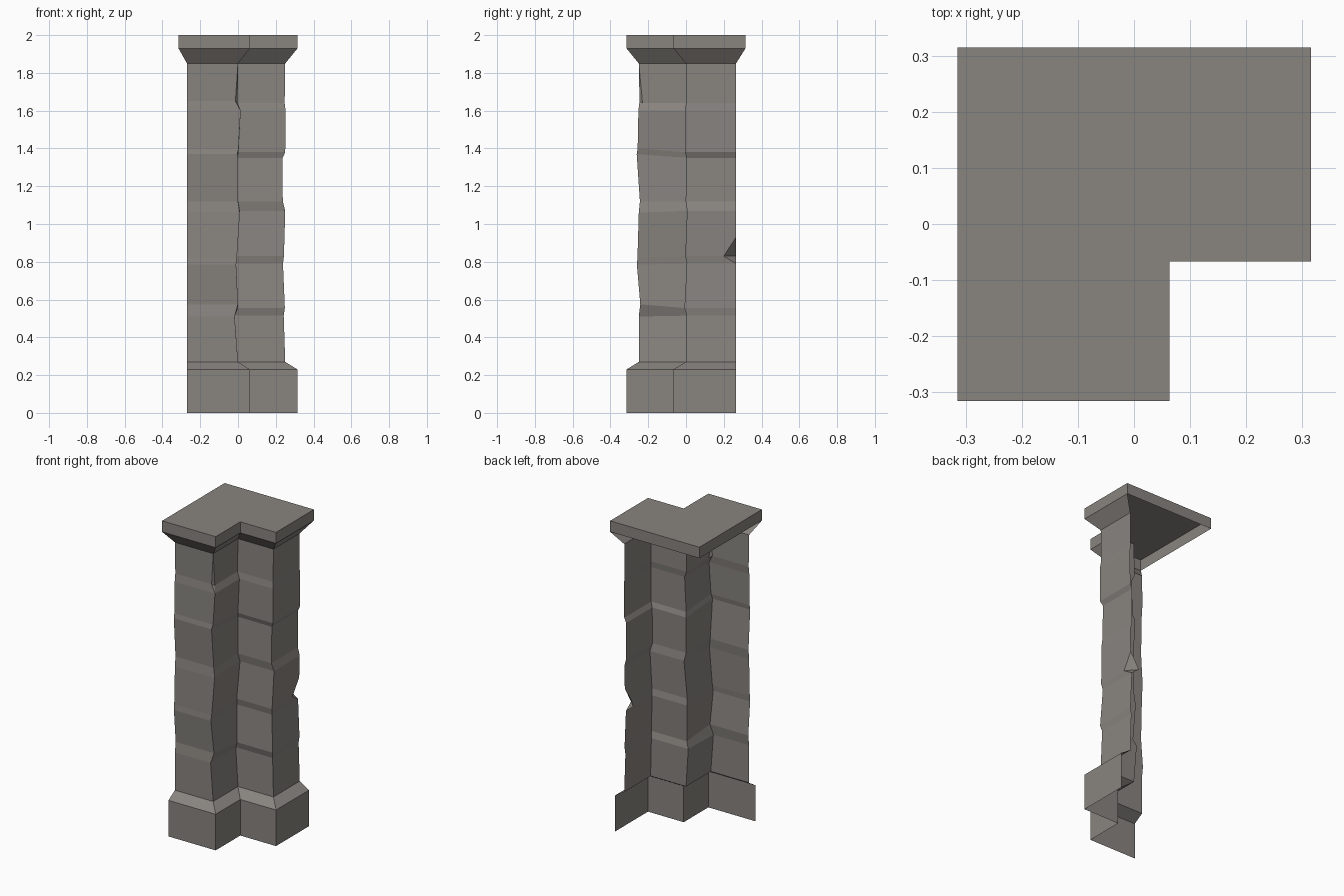
import bpy

if "Cube" in bpy.data.objects:
    bpy.data.objects.remove(bpy.data.objects["Cube"])

stone = bpy.data.materials.new("warm grey stone")
stone.diffuse_color = (0.25, 0.232, 0.215, 1)
stone.use_nodes = True
stone.node_tree.nodes["Principled BSDF"].inputs["Base Color"].default_value = stone.diffuse_color


def make(name, verts, faces):
    mesh = bpy.data.meshes.new(name)
    mesh.from_pydata(verts, [], faces)
    mesh.materials.append(stone)
    mesh.update()
    obj = bpy.data.objects.new(name, mesh)
    bpy.context.collection.objects.link(obj)
    return obj


def sheet(rows):
    """Open sheet of quads through rows of points, facing outward."""
    n = len(rows[0])
    verts = [p for row in rows for p in row]
    faces = [(r * n + c, r * n + c + 1, (r + 1) * n + c + 1, (r + 1) * n + c)
             for r in range(len(rows) - 1) for c in range(n - 1)]
    return verts, faces


def path(z, yf, xn, yr, xr, left=-0.27, back=0.265, zr=None):
    """L-shaped front outline: front, notch side, notch front, right side."""
    zr = z if zr is None else zr
    return [(left, yf, z), (xn, yf, z), (xn, yr, zr), (xr, yr, zr), (xr, back, zr)]


SHAFT = (-0.25, 0.0, 0.0, 0.25)
WIDE = (-0.315, 0.063, -0.067, 0.315)

# plinth with sloped top, open at the back
make("plinth", *sheet([path(0, *WIDE), path(0.23, *WIDE), path(0.27, *SHAFT)]))

# shaft courses: z left, z right, front y, notch x, notch y, right x
courses = [
    (0.27, 0.27, -0.25, 0.0, 0.0, 0.25),
    (0.51, 0.515, -0.25, -0.018, 0.003, 0.242),
    (0.575, 0.555, -0.242, 0.0, -0.008, 0.248),
    (0.785, 0.79, -0.26, -0.010, 0.004, 0.238),
    (0.82, 0.83, -0.257, -0.006, -0.004, 0.243),
    (1.06, 1.07, -0.25, 0.010, 0.006, 0.25),
    (1.12, 1.12, -0.244, 0.0, -0.002, 0.237),
    (1.37, 1.35, -0.261, -0.004, 0.004, 0.236),
    (1.40, 1.38, -0.256, 0.003, -0.006, 0.25),
    (1.60, 1.60, -0.252, 0.014, -0.006, 0.252),
    (1.65, 1.64, -0.246, -0.004, 0.0, 0.247),
    (1.85, 1.85, -0.25, 0.0, 0.0, 0.25)]
verts, faces = sheet([path(z, yf, xn, yr, xr, zr=zr) for z, zr, yf, xn, yr, xr in courses])

# chipped front corner near the top: split the corner point in two
low, mid, top = 9 * 5 + 1, 10 * 5 + 1, 11 * 5 + 1
x, y, z = verts[mid]
verts[mid] = (x - 0.010, y, z)
side = len(verts)
verts.append((x + 0.002, y + 0.016, z - 0.01))
for i, f in enumerate(faces):
    if mid in f and mid + 1 in f:
        faces[i] = tuple(side if v == mid else v for v in f)
faces += [(low, side, mid), (mid, side, top)]

# chipped rear edge of the right face
a, b, c = 3 * 5 + 4, 4 * 5 + 4, 5 * 5 + 4
verts[b] = (0.185, 0.265, 0.83)
apex = len(verts)
verts += [(0.243, 0.20, 0.83), (0.246, 0.265, 0.93)]
faces = [f for f in faces if b not in f]
faces += [(a - 1, a, apex, b - 1), (b - 1, apex, apex + 1, c, c - 1),
          (a, b, apex), (apex, b, apex + 1)]
make("shaft", verts, faces)

# capital flare
make("capital_flare", *sheet([path(1.85, *SHAFT),
                              path(1.93, *WIDE, left=-0.315, back=0.315)]))

# top slab, open underneath
outline = path(0, *WIDE, left=-0.315, back=0.315) + [(-0.315, 0.315, 0)]
n = len(outline)
verts = [(x, y, z) for z in (1.93, 2.0) for x, y, _ in outline]
faces = [(i, (i + 1) % n, (i + 1) % n + n, i + n) for i in range(n)]
make("top_slab", verts, faces + [tuple(range(n, 2 * n))])
